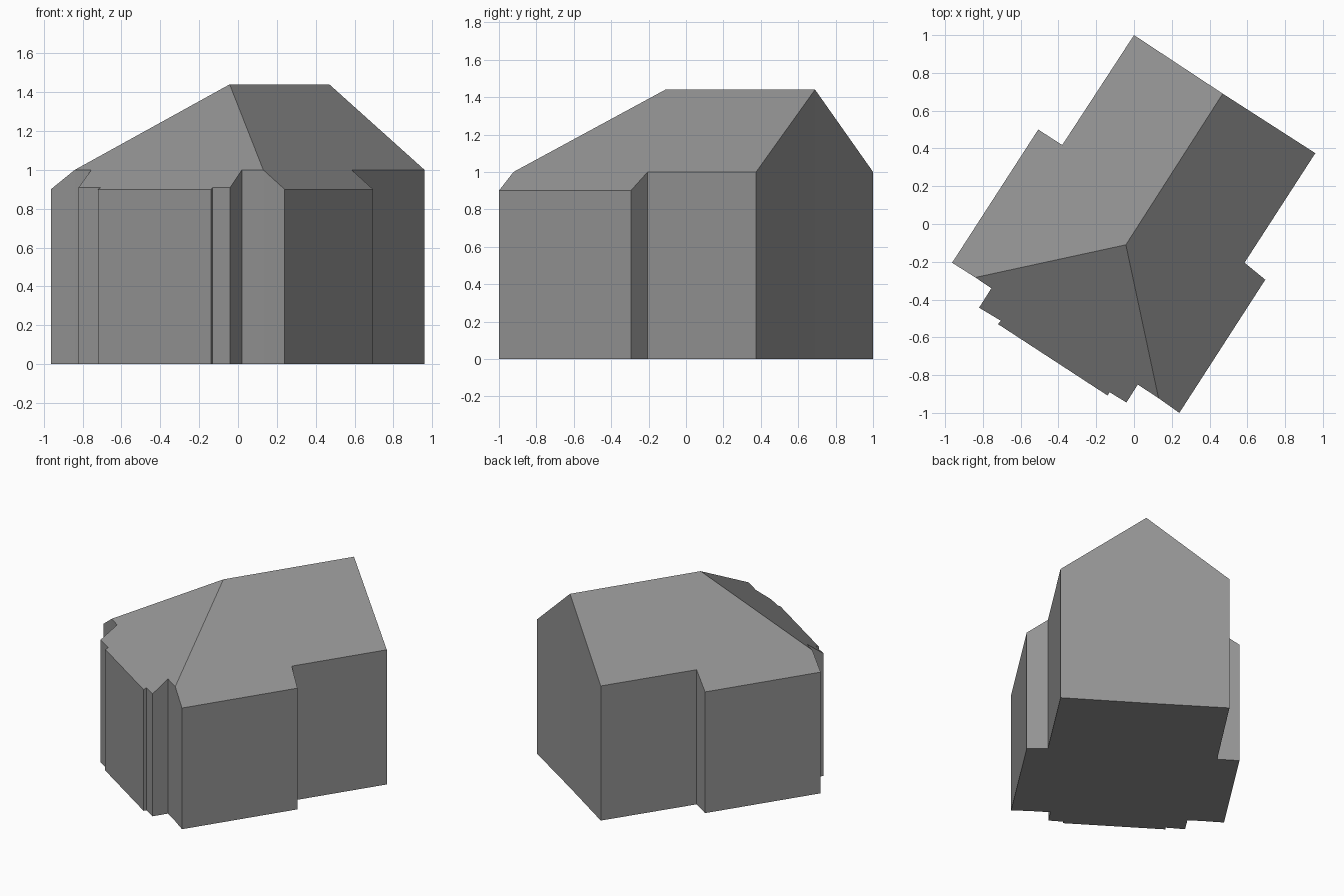
import bpy
import bmesh

if "Cube" in bpy.data.objects:
    bpy.data.objects.remove(bpy.data.objects["Cube"], do_unlink=True)

# Plain grey for walls and roof
grey = bpy.data.materials.new("plain grey")
grey.use_nodes = True
colour = (0.3, 0.3, 0.3, 1)
grey.diffuse_color = colour
grey.node_tree.nodes["Principled BSDF"].inputs["Base Color"].default_value = colour

# Wall heights at the roof edge
RIDGE, EAVE, LOW, BAY = 1.44, 1.0, 0.9, 0.91

# Footprint corners going around the house, with the wall height at each
outline = [
    (0, 1, EAVE), (0.47, 0.69, RIDGE), (0.96, 0.375, EAVE),        # rear gable
    (0.585, -0.205, EAVE), (0.695, -0.295, LOW), (0.24, -1, LOW),  # east side
    (0.13, -0.922, EAVE), (0.02, -0.85, EAVE),                     # hip end
    (-0.04, -0.945, BAY), (-0.13, -0.89, BAY),
    (-0.14, -0.908, LOW), (-0.72, -0.53, LOW),
    (-0.705, -0.512, BAY), (-0.82, -0.443, BAY),
    (-0.755, -0.34, EAVE), (-0.84, -0.283, EAVE),
    (-0.963, -0.205, LOW), (-0.507, 0.5, LOW), (-0.38, 0.418, EAVE),  # west side
]
GABLE, EAST_HIP, WEST_HIP = 1, 6, 15

bm = bmesh.new()
floor = [bm.verts.new((x, y, 0)) for x, y, z in outline]
top = [bm.verts.new(p) for p in outline]
peak = bm.verts.new((-0.043, -0.11, RIDGE))

# Floor and walls
bm.faces.new(floor)
for i in range(len(outline)):
    j = (i + 1) % len(outline)
    bm.faces.new((floor[i], floor[j], top[j], top[i]))

# Three roof slopes meeting at the peak
bm.faces.new(top[GABLE:EAST_HIP + 1] + [peak])
bm.faces.new(top[EAST_HIP:WEST_HIP + 1] + [peak])
bm.faces.new(top[WEST_HIP:] + top[:GABLE + 1] + [peak])
bmesh.ops.recalc_face_normals(bm, faces=bm.faces)

mesh = bpy.data.meshes.new("house")
bm.to_mesh(mesh)
bm.free()
mesh.materials.append(grey)
house = bpy.data.objects.new("house", mesh)
bpy.context.collection.objects.link(house)
